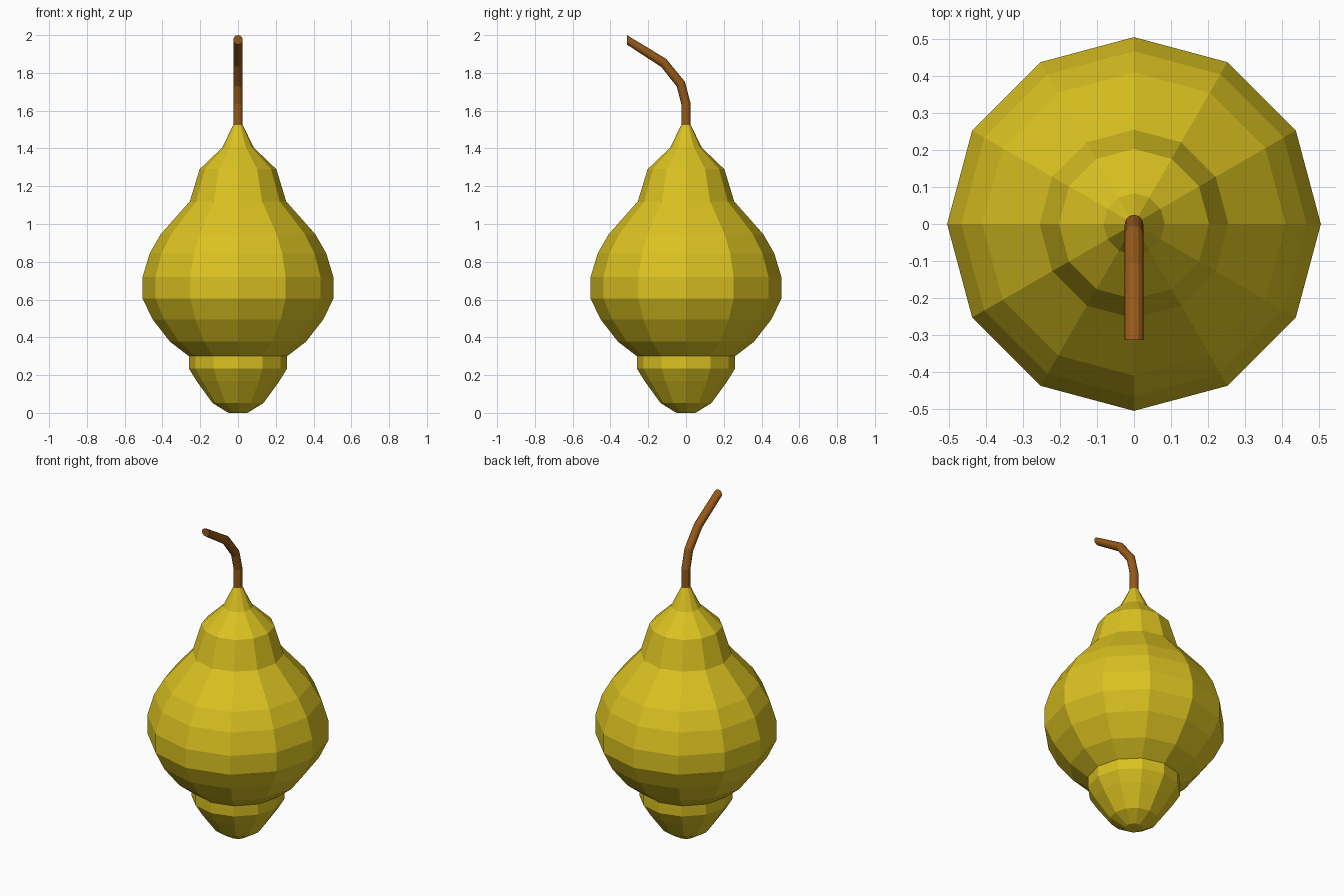
import bpy, bmesh
from math import sin, cos, pi, radians

if "Cube" in bpy.data.objects:
    bpy.data.objects.remove(bpy.data.objects["Cube"])

SIDES = 12


def loft(name, rings, color):
    """Skin rings given as (radius, y, z, tilt towards -y in degrees)."""
    bm = bmesh.new()
    loops = []
    for r, y, z, tilt in rings:
        t = radians(tilt)
        loop = []
        for i in range(SIDES):
            a = 2 * pi * i / SIDES
            v = r * sin(a)
            loop.append(bm.verts.new((r * cos(a), y + v * cos(t), z + v * sin(t))))
        loops.append(loop)
    for lo, hi in zip(loops, loops[1:]):
        for i in range(SIDES):
            j = (i + 1) % SIDES
            bm.faces.new((lo[i], lo[j], hi[j], hi[i]))
    bm.faces.new(loops[0][::-1])
    bm.faces.new(loops[-1])
    bmesh.ops.recalc_face_normals(bm, faces=bm.faces)
    mesh = bpy.data.meshes.new(name)
    bm.to_mesh(mesh)
    bm.free()
    mat = bpy.data.materials.new(name + "_color")
    mat.diffuse_color = color
    mat.use_nodes = True
    mat.node_tree.nodes["Principled BSDF"].inputs["Base Color"].default_value = mat.diffuse_color
    mesh.materials.append(mat)
    obj = bpy.data.objects.new(name, mesh)
    bpy.context.collection.objects.link(obj)
    return obj


# Fruit body: (radius, height) from the blossom end to the neck
profile = [(0.05, 0), (0.135, 0.052), (0.22, 0.17), (0.26, 0.235), (0.26, 0.30),
           (0.36, 0.377), (0.452, 0.495), (0.505, 0.605), (0.505, 0.72),
           (0.467, 0.845), (0.41, 0.945), (0.255, 1.12), (0.203, 1.29),
           (0.083, 1.405), (0.025, 1.525)]
loft("pear_body", [(r, 0, z, 0) for r, z in profile], (0.71, 0.54, 0.015, 1))

# Bent stem leaning to the front
path = [(0, 1.50, 0), (0, 1.635, 0), (-0.027, 1.74, 30),
        (-0.118, 1.853, 58), (-0.313, 1.975, 90)]
loft("stem", [(0.025, y, z, t) for y, z, t in path], (0.3, 0.1, 0.01, 1))
